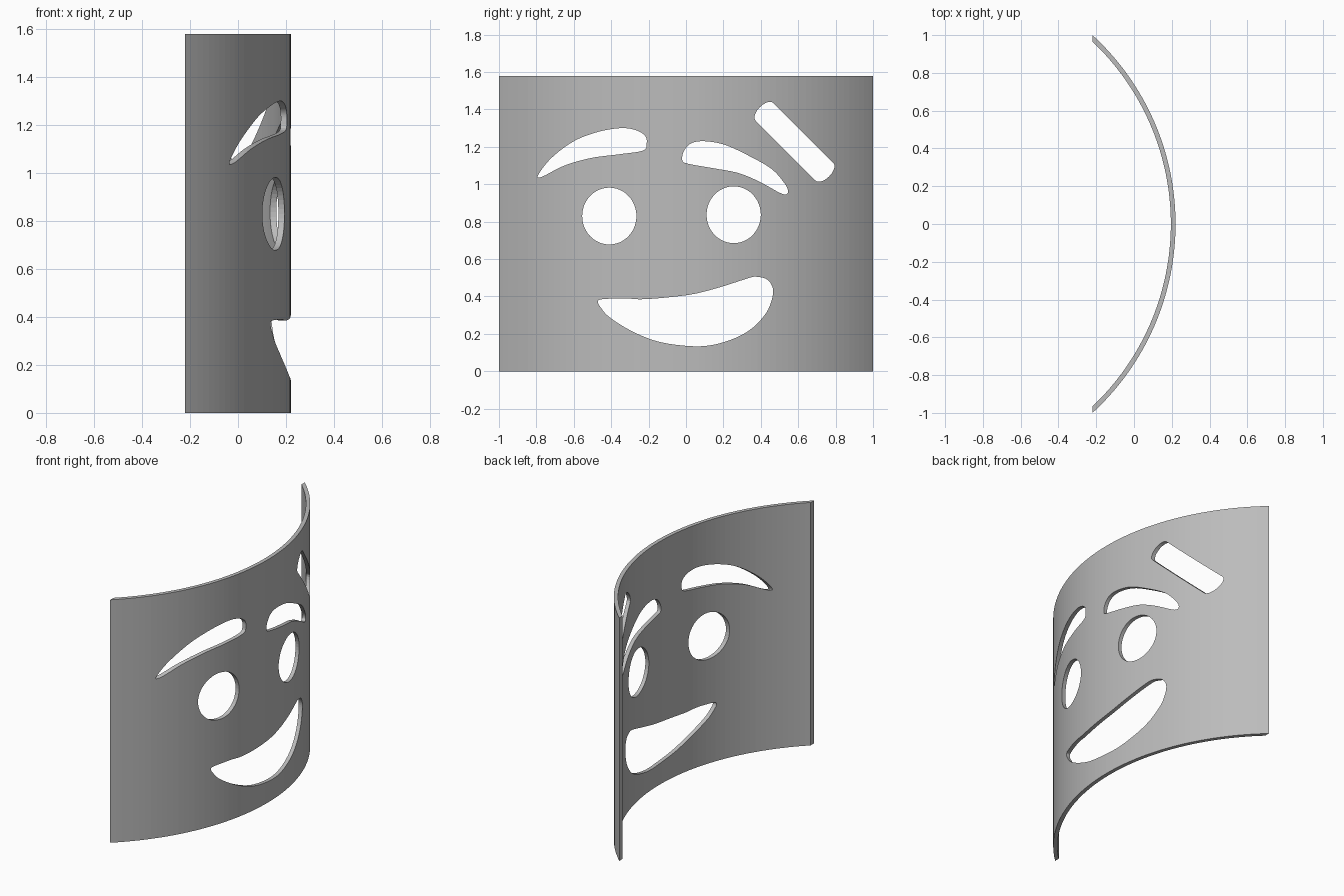
import bpy, bmesh, math
from mathutils import Vector

if "Cube" in bpy.data.objects:
    bpy.data.objects.remove(bpy.data.objects["Cube"])

HEIGHT, DEPTH, THICK = 1.58, 0.22, 0.025
RADIUS = (1 + (2 * DEPTH) ** 2) / (4 * DEPTH)
CENTRE = DEPTH - RADIUS
SEGMENTS = 64

grey = bpy.data.materials.new("plain grey")
grey.use_nodes = True
colour = (0.5, 0.5, 0.5, 1)
grey.diffuse_color = colour
grey.node_tree.nodes["Principled BSDF"].inputs["Base Color"].default_value = colour


def prism(name, outline, direction):
    """Closed outline swept along a direction."""
    bm = bmesh.new()
    face = bm.faces.new([bm.verts.new(p) for p in outline])
    swept = bmesh.ops.extrude_face_region(bm, geom=[face])
    moved = [v for v in swept["geom"] if isinstance(v, bmesh.types.BMVert)]
    bmesh.ops.translate(bm, verts=moved, vec=direction)
    bmesh.ops.recalc_face_normals(bm, faces=bm.faces)
    mesh = bpy.data.meshes.new(name)
    bm.to_mesh(mesh)
    bm.free()
    mesh.materials.append(grey)
    obj = bpy.data.objects.new(name, mesh)
    bpy.context.collection.objects.link(obj)
    return obj


def arc(radius):
    """Arc points ending on the flat back plane."""
    end = math.acos((-DEPTH - CENTRE) / radius)
    angles = [end * (2 * i / SEGMENTS - 1) for i in range(SEGMENTS + 1)]
    return [(CENTRE + radius * math.cos(a), radius * math.sin(a), 0) for a in angles]


def smooth_loop(points, steps=5):
    """Rounded closed curve through the points."""
    pts = [Vector(p) for p in points]
    n = len(pts)
    result = []
    for i in range(n):
        a, b, c, d = (pts[(i + k) % n] for k in (-1, 0, 1, 2))
        for s in range(steps):
            t = s / steps
            result.append(b + (c - a) * t / 2 + (2 * a - 5 * b + 4 * c - d) * t * t / 2
                          + (3 * b - a - 3 * c + d) * t ** 3 / 2)
    return result


def ellipse(y, z, ry, rz, count=48):
    turns = [math.tau * i / count for i in range(count)]
    return [(y + ry * math.cos(t), z + rz * math.sin(t)) for t in turns]


def slanted_strip(y, z, half_length, half_width, bulge, count=10):
    """Diagonal strip with shallow rounded ends."""
    along, across = Vector((1, -1)).normalized(), Vector((1, 1)).normalized()
    result = []
    for side in (1, -1):
        for i in range(count + 1):
            t = math.pi * (i / count - 0.5)
            reach = half_length + bulge * math.cos(t)
            result.append(Vector((y, z)) + side * (along * reach
                          - across * half_width * math.sin(t)))
    return result


# Curved shell
shell = prism("curved_face_panel", arc(RADIUS) + arc(RADIUS - THICK)[::-1], (0, 0, HEIGHT))

# Face openings, as (y, z) outlines
right_brow = [(-.79, 1.05), (-.77, 1.04), (-.65, 1.1), (-.51, 1.14), (-.36, 1.16),
              (-.23, 1.18), (-.21, 1.22), (-.22, 1.26), (-.27, 1.29), (-.35, 1.3),
              (-.47, 1.28), (-.6, 1.23), (-.72, 1.14)]
left_brow = [(-.02, 1.13), (-.01, 1.18), (.03, 1.22), (.1, 1.23), (.21, 1.21),
             (.34, 1.15), (.46, 1.08), (.53, 1), (.545, .96), (.53, .945),
             (.49, .96), (.39, 1.015), (.28, 1.06), (.15, 1.085), (.01, 1.11)]
mouth = [(-.47, .37), (-.45, .385), (-.33, .39), (-.24, .385), (-.1, .395),
         (.05, .415), (.2, .455), (.34, .5), (.38, .505), (.435, .49),
         (.465, .44), (.455, .37), (.42, .3), (.34, .22), (.23, .165),
         (.1, .135), (-.04, .14), (-.17, .165), (-.3, .22), (-.41, .29), (-.455, .34)]
openings = {
    "right_brow": smooth_loop(right_brow),
    "left_brow": smooth_loop(left_brow),
    "mouth": smooth_loop(mouth),
    "right_eye": ellipse(-.41, .83, .145, .152),
    "left_eye": ellipse(.255, .837, .145, .152),
    "forehead_strip": slanted_strip(.58, 1.227, .227, .067, .035),
}

# Cut every opening straight through the shell
bpy.context.view_layer.objects.active = shell
for name, outline in openings.items():
    cutter = prism(name + "_cutter", [(-.5, y, z) for y, z in outline], (1, 0, 0))
    cutter.hide_render = True
    cut = shell.modifiers.new(name, "BOOLEAN")
    cut.operation = "DIFFERENCE"
    cut.solver = "EXACT"
    cut.object = cutter
    bpy.ops.object.modifier_apply(modifier=cut.name)
    bpy.data.objects.remove(cutter)
